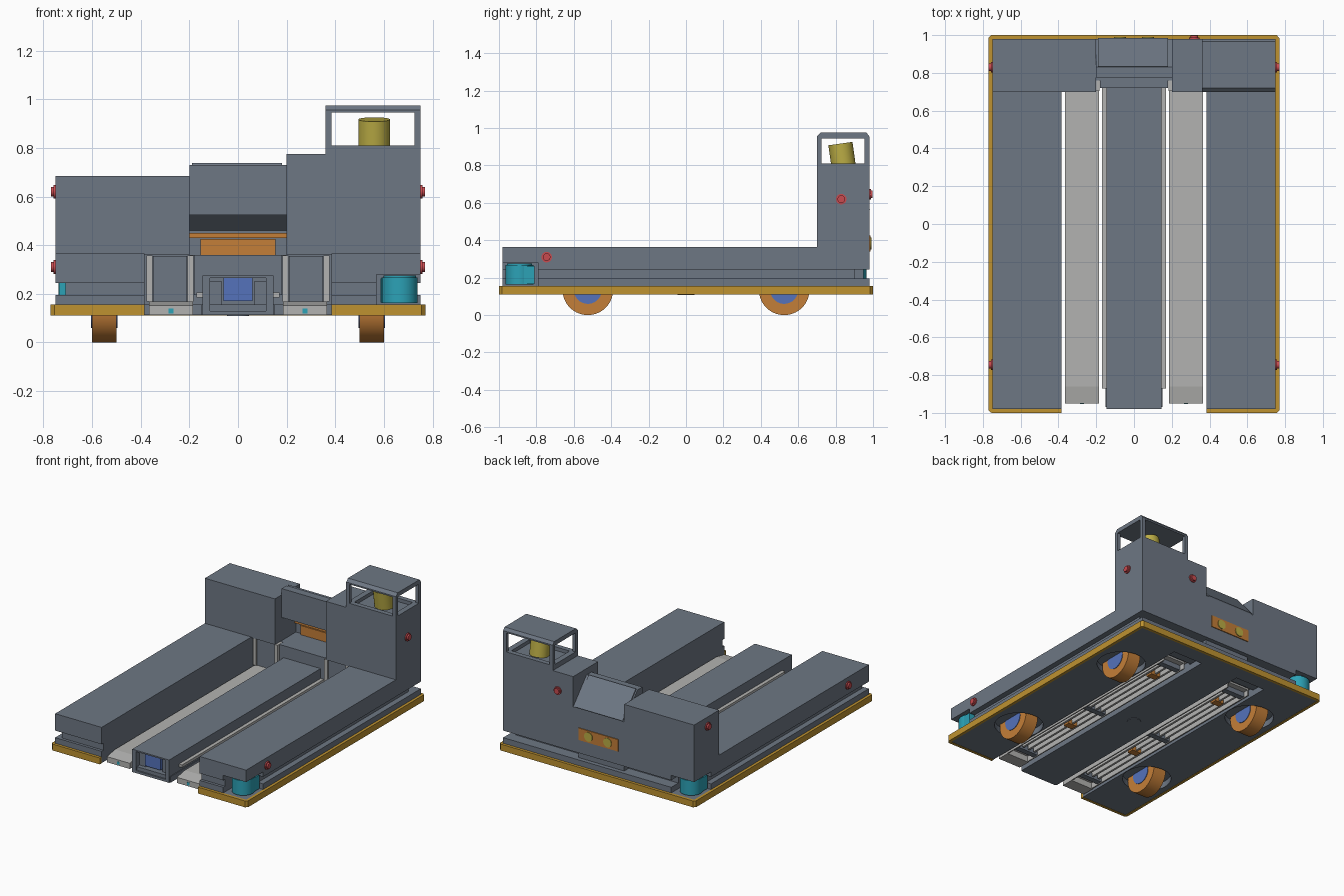
import bpy, bmesh, math
from mathutils import Matrix, Vector

cube = bpy.data.objects.get("Cube")
if cube:
    bpy.data.objects.remove(cube, do_unlink=True)


def material(name, r, g, b):
    m = bpy.data.materials.new(name)
    m.use_nodes = True
    m.diffuse_color = (r, g, b, 1)
    m.node_tree.nodes["Principled BSDF"].inputs["Base Color"].default_value = (r, g, b, 1)
    return m


SLATE = material("slate grey", .155, .185, .23)
LIGHT = material("light grey", .45, .45, .44)
YELLOW = material("bumper yellow", .52, .29, .03)
ORANGE = material("orange", .55, .21, .04)
BEACON = material("beacon yellow", .5, .42, .06)
TEAL = material("scanner teal", .025, .36, .47)
RED = material("button red", .58, .07, .08)
BLUE = material("hub blue", .09, .17, .5)


def finish(name, bm, mat):
    bmesh.ops.recalc_face_normals(bm, faces=bm.faces)
    me = bpy.data.meshes.new(name)
    bm.to_mesh(me)
    bm.free()
    me.materials.append(mat)
    ob = bpy.data.objects.new(name, me)
    bpy.context.collection.objects.link(ob)
    return ob


def box(name, x, y, z, mat=SLATE):
    bm = bmesh.new()
    bmesh.ops.create_cube(bm, size=1)
    for v in bm.verts:
        v.co = Vector(r[0] if c < 0 else r[1] for r, c in zip((x, y, z), v.co))
    return finish(name, bm, mat)


def prism(name, pts, axis, lo, hi, mat=SLATE):
    """Extrude a flat outline along x (points are y, z) or z (points are x, y)."""
    bm = bmesh.new()
    place = (lambda a, b: (lo, a, b)) if axis == "x" else (lambda a, b: (a, b, lo))
    face = bm.faces.new([bm.verts.new(place(*p)) for p in pts])
    new = bmesh.ops.extrude_face_region(bm, geom=[face])["geom"]
    step = Vector((hi - lo, 0, 0)) if axis == "x" else Vector((0, 0, hi - lo))
    bmesh.ops.translate(bm, vec=step, verts=[g for g in new if isinstance(g, bmesh.types.BMVert)])
    return finish(name, bm, mat)


def cylinder(name, centre, radius, depth, mat, axis="z", tilt=0, segments=40, top=None):
    turn = {"z": Matrix(), "x": Matrix.Rotation(math.pi / 2, 4, "Y"),
            "y": Matrix.Rotation(-math.pi / 2, 4, "X")}[axis]
    bm = bmesh.new()
    bmesh.ops.create_cone(bm, cap_ends=True, segments=segments, radius1=radius,
                          radius2=radius if top is None else top, depth=depth,
                          matrix=Matrix.Translation(centre) @ Matrix.Rotation(tilt, 4, "X") @ turn)
    ob = finish(name, bm, mat)
    bpy.ops.object.select_all(action="DESELECT")
    ob.select_set(True)
    bpy.context.view_layer.objects.active = ob
    bpy.ops.object.shade_smooth_by_angle()
    return ob


def cut(target, cutter):
    mod = target.modifiers.new("cut", "BOOLEAN")
    mod.operation, mod.solver, mod.object = "DIFFERENCE", "EXACT", cutter
    bpy.context.view_layer.objects.active = target
    bpy.ops.object.modifier_apply(modifier=mod.name)
    bpy.data.objects.remove(cutter, do_unlink=True)


def mirrored(half):
    return half + [(-x, y) for x, y in reversed(half)]


def notch_corners(target):
    # room for the two diagonal scanners
    for s in (1, -1):
        cut(target, box("notch", sorted((s * .57, s * .8)), sorted((-s * 1.1, -s * .79)), (.15, .28)))


# Floor plate with two fork slots and round wheel wells
plate = prism("floor_plate", mirrored([(.15, -.97), (.15, .87), (.385, .87), (.385, -.98),
                                       (.75, -.98), (.75, .98)])[0:6]
              + [(-.75, .98), (-.75, -.98), (-.385, -.98), (-.385, .87), (-.15, .87), (-.15, -.97)],
              "z", .112, .155)
for sx in (1, -1):
    for sy in (1, -1):
        cut(plate, cylinder("well", (sx * .55, sy * .525, .12), .16, .2, SLATE))
cylinder("floor_sensor", (0, 0, .112), .045, .008, SLATE)

# Bumper running round the outside
outer = [(.385, -1), (.755, -1), (.77, -.985), (.77, .985), (.755, 1)]
inner = [(.385, -.98), (.75, -.98), (.75, .98)]
prism("bumper", mirrored(outer) + [(-x, y) for x, y in inner] + inner[::-1], "z", .11, .155, YELLOW)

# Deck and recessed middle layer
for name, xo, yf, yb, z0, z1 in (("deck", .75, -.98, .98, .155, .195),
                                 ("middle_layer", .71, -.96, .9, .195, .245)):
    layer = prism(name, mirrored([(.385, .76), (.385, yf), (xo, yf), (xo, yb)]), "z", z0, z1)
    notch_corners(layer)

# Side beams rising into the rear tower
for name, x0, x1, h in (("right_beam", -.75, -.385, .685), ("left_beam", .385, .75, .81)):
    beam = prism(name, [(-.98, .245), (.98, .245), (.98, h), (.70, h), (.70, .365), (-.98, .365)],
                 "x", x0, x1)
    notch_corners(beam)
    if h > .8:
        cut(beam, box("beacon_well", (.40, .71), (.735, .945), (.785, .9)))
box("tower_right_inner", (-.385, -.2), (.70, .98), (.36, .685))
box("tower_left_inner", (.2, .36), (.70, .98), (.36, .775))
box("tower_left_edge", (.36, .385), (.70, .98), (.36, .81))
box("tower_rear_lower", (-.385, .385), (.76, .98), (.245, .36))
box("tower_shelf", (-.18, .18), (.72, .95), (.195, .36))

# Rear wall with sloping console
prism("console", [(.98, .3), (.98, .56), (.83, .73), (.775, .73), (.775, .525), (.86, .525),
                  (.935, .46), (.935, .3)], "x", -.2, .2)
prism("console_screen", [(.98, .56), (.984, .566), (.834, .738), (.83, .73)], "x", -.19, .18)
box("rear_panel", (-.155, .155), (.92, .986), (.34, .425), ORANGE)
box("rear_panel_strip", (-.2, .2), (.92, .94), (.43, .45), ORANGE)
for s in (1, -1):
    cylinder("rear_lamp", (s * .075, .987, .383), .032, .008, BEACON, "y")

# Beacon and its cage
for px in (.36, .725):
    for py in (.70, .955):
        box("cage_post", (px, px + .025), (py, py + .025), (.81, .95))
prism("cage_roof", [(.70, .945), (.70, .955), (.72, .975), (.965, .975), (.98, .955), (.98, .945)],
      "x", .36, .75)
cylinder("beacon", (.56, .835, .85), .065, .135, BEACON, tilt=math.radians(8))

# Centre beam with open front
centre = box("centre_beam", (-.145, .145), (-.98, .74), (.113, .275))
cut(centre, box("pocket", (-.115, .115), (-1.1, -.91), (.13, .265)))
box("front_sensor", (-.06, .06), (-.955, -.91), (.17, .265), BLUE)
for s in (1, -1):
    box("pocket_jamb", sorted((s * .065, s * .115)), (-.94, -.91), (.13, .25))

# Forks, ledges and uprights
for s in (1, -1):
    def side(name, a, b, y, z, mat=LIGHT):
        return box(name, sorted((s * a, s * b)), y, z, mat)

    side("fork_top", .185, .365, (-.86, .74), (.155, .168))
    prism("fork_tip", [(-.95, .112), (-.95, .152), (-.86, .168), (-.86, .112)], "x",
          *sorted((s * .185, s * .365)), LIGHT)
    side("fork_tip_mark", .265, .285, (-.953, -.94), (.12, .14), TEAL)
    for a in (.185, .357):
        side("fork_flange", a, a + .008, (-.86, .74), (.115, .155))
    for a in (.22, .268, .316):
        side("fork_rail", a, a + .015, (-.75, .65), (.125, .155))
    for y in (-.8, -.1, .66):
        side("fork_crossbar", .193, .357, (y, y + .04), (.12, .155), SLATE)
    for y in (-.35, .5):
        side("fork_roller", .24, .31, (y, y + .05), (.117, .15), ORANGE)
    side("beam_ledge", .145, .17, (-.87, .72), (.185, .205))
    side("fork_upright", .21, .35, (.715, .76), (.168, .355), SLATE)
    for a in (.183, .352):
        side("upright_frame", a, a + .025, (.705, .76), (.168, .358))

# Wheels
for sx in (1, -1):
    for sy in (1, -1):
        cylinder("tyre", (sx * .55, sy * .525, .135), .135, .1, ORANGE, "x", segments=64)
        cylinder("hub", (sx * .55, sy * .525, .135), .075, .108, BLUE, "x")

# Corner scanners
for s in (1, -1):
    cylinder("scanner", (s * .665, -s * .89, .215), .074, .105, TEAL)
    cylinder("scanner_cap", (s * .665, -s * .89, .27), .066, .01, TEAL)
    box("scanner_mount", sorted((s * .585, s * .735)), sorted((-s * .875, -s * .81)), (.165, .262), TEAL)

# Stop buttons
for s in (1, -1):
    for y, z in ((.83, .62), (-.745, .31)):
        cylinder("button_base", (s * .752, y, z), .028, .012, RED, "x")
        cylinder("button", (s * .762, y, z), .02, .014, RED, "x")
cylinder("rear_button_base", (.32, .982, .645), .028, .012, RED, "y")
cylinder("rear_button", (.32, .991, .645), .02, .014, RED, "y")
